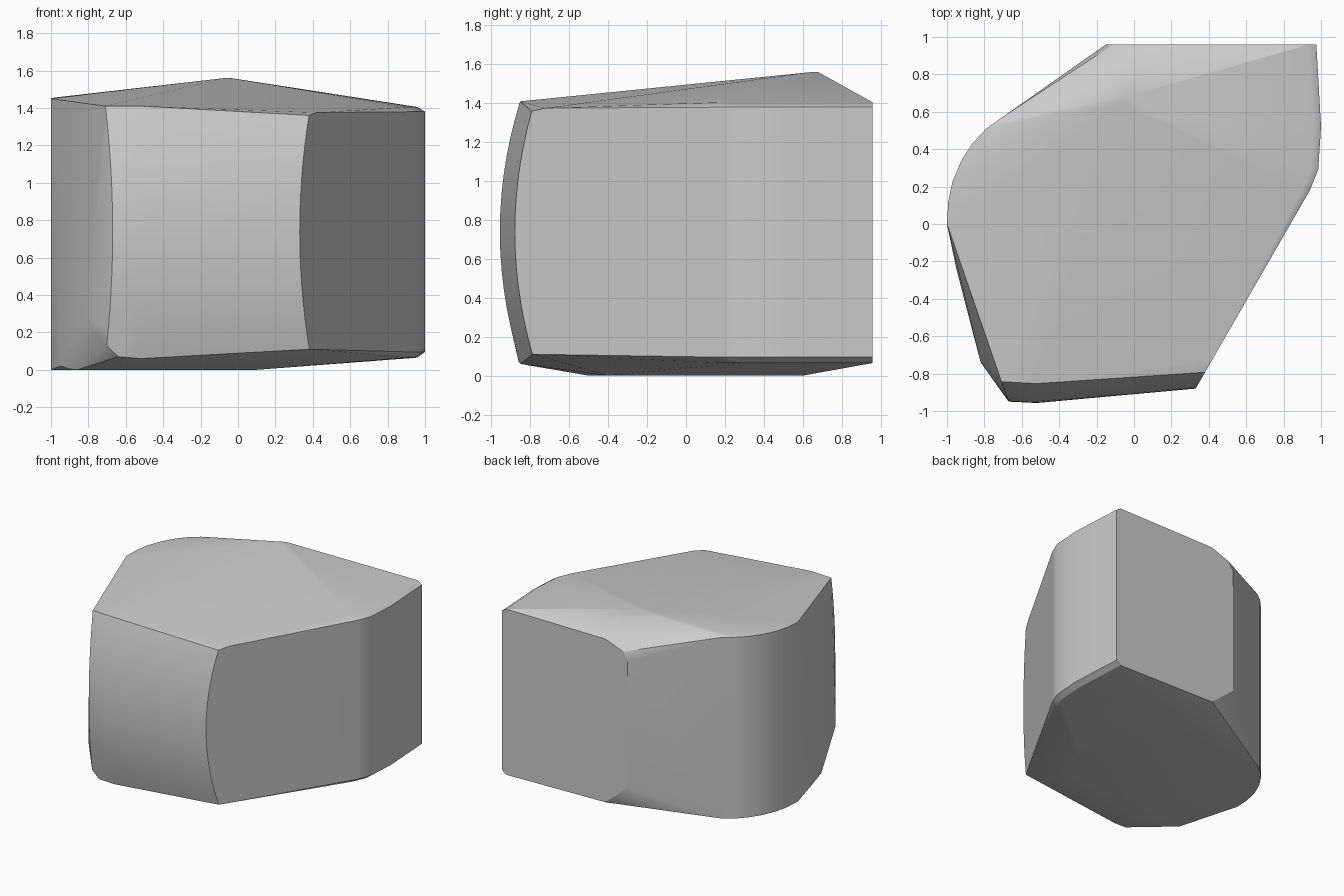
import bpy
import bmesh
from math import radians

cube = bpy.data.objects.get("Cube")
if cube:
    bpy.data.objects.remove(cube, do_unlink=True)


def make_material(name, color):
    mat = bpy.data.materials.new(name)
    mat.use_nodes = True
    mat.diffuse_color = color
    mat.node_tree.nodes["Principled BSDF"].inputs["Base Color"].default_value = color
    return mat


def sag(z):
    """Outward bulge of the front: one at mid height, zero at both ends."""
    return max(0, 1 - ((z - 0.74) / 0.68) ** 2)


def column(x, y, dx, dy, low, high, steps=14):
    """Bowed vertical line on the curved front."""
    heights = [low + (high - low) * i / steps for i in range(steps + 1)]
    return [(x + dx * sag(z), y + dy * sag(z), z) for z in heights]


# Curved front: left edge, middle and right edge
points = column(-0.71, -0.84, 0.04, -0.11, 0.13, 1.41)
points += column(-0.52, -0.85, 0, -0.107, 0.06, 1.41)
points += column(0.39, -0.775, -0.06, -0.105, 0.11, 1.36)
points += [(0.42, -0.723, 1.375), (-0.64, -0.86, 0.07)]

# Rounded side wall, upright from bottom to top
for x, y in [(-1, 0), (-0.993, 0.12), (-0.97, 0.23), (-0.92, 0.345),
             (-0.86, 0.435), (-0.79, 0.51), (-0.72, 0.56)]:
    points += [(x, y, 0), (x, y, 1.45 + 0.03 * y)]

# Broken lower corner beside the front
points += [(-0.82, -0.74, 0.28), (-0.95, -0.24, 0.02), (-0.86, -0.5, 0)]

# Side wall with a soft turn and slightly eased rims
for x, y in [(0.94, 0.18), (0.985, 0.29), (1.0, 0.52), (0.975, 0.96)]:
    points += [(x, y, 0.095), (x, y, 1.38), (x - 0.04, y, 0.065), (x - 0.04, y, 1.405)]

# Flat back with clipped corners
points += [(0.05, 0.96, 1.4), (-0.11, 0.96, 1.34), (-0.15, 0.96, 1.27),
           (0.05, 0.96, 0.08), (-0.15, 0.96, 0.25)]

# Crown and underside
points += [(-0.04, 0.68, 1.56), (-0.07, 0.64, 1.56), (0.1, 0.6, 0), (0.1, -0.4, 0)]

bm = bmesh.new()
verts = [bm.verts.new(p) for p in points]
hull = bmesh.ops.convex_hull(bm, input=verts)
unused = {g for g in hull["geom_interior"] + hull["geom_unused"]
          if isinstance(g, bmesh.types.BMVert)}
bmesh.ops.delete(bm, geom=list(unused), context="VERTS")
bmesh.ops.dissolve_limit(bm, angle_limit=radians(0.5), verts=bm.verts, edges=bm.edges)
bmesh.ops.recalc_face_normals(bm, faces=bm.faces)

mesh = bpy.data.meshes.new("rock")
bm.to_mesh(mesh)
bm.free()
rock = bpy.data.objects.new("rock", mesh)
bpy.context.collection.objects.link(rock)
mesh.materials.append(make_material("stone grey", (0.6, 0.6, 0.6, 1)))

# Soft shading within each broad facet, crisp edges between them
bpy.ops.object.select_all(action="DESELECT")
rock.select_set(True)
bpy.context.view_layer.objects.active = rock
bpy.ops.object.shade_smooth_by_angle(angle=radians(30))
normals = rock.modifiers.new("face weighted normals", "WEIGHTED_NORMAL")
normals.keep_sharp = True
